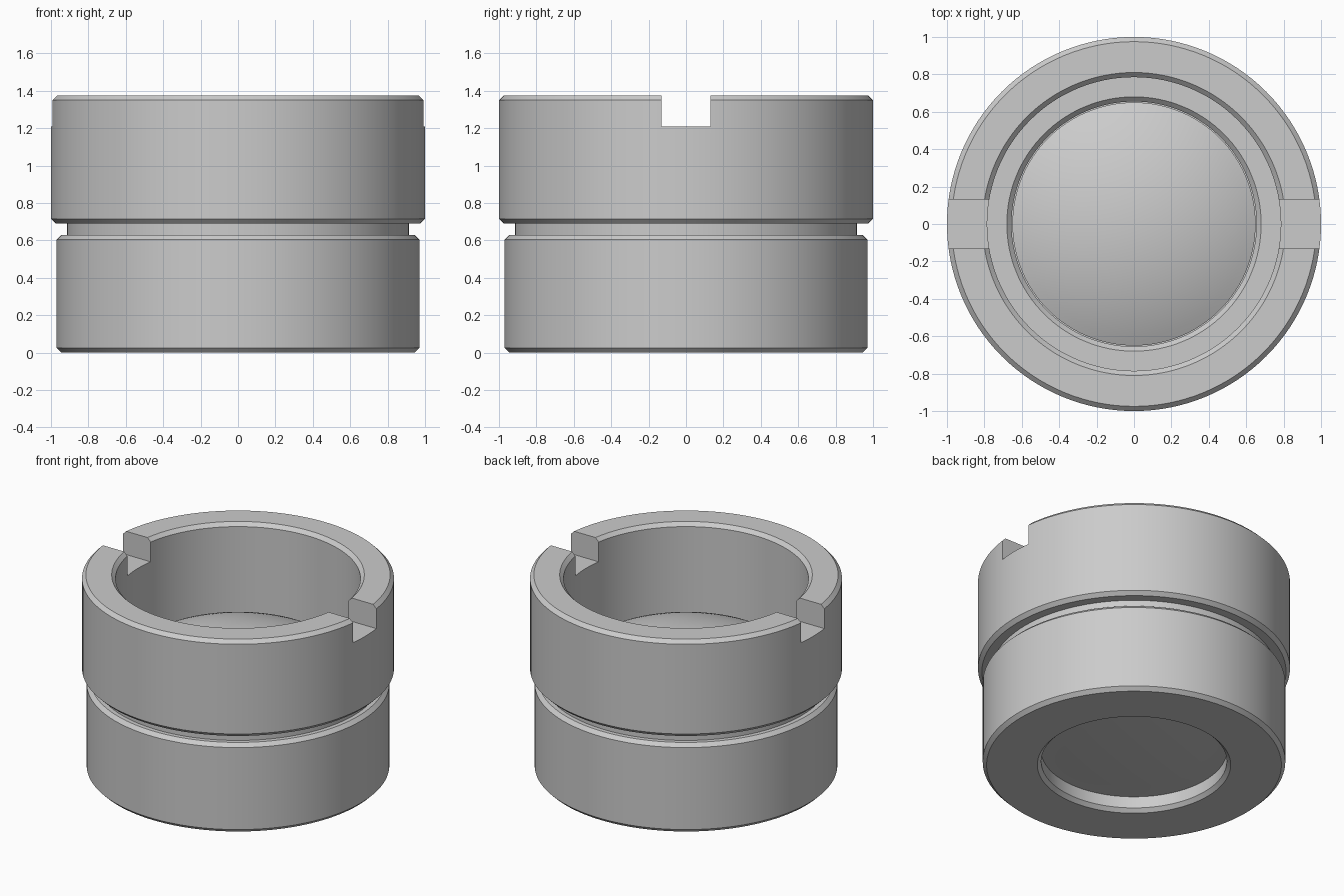
import bpy, bmesh, math
from mathutils import Vector

cube = bpy.data.objects.get("Cube")
if cube:
    bpy.data.objects.remove(cube, do_unlink=True)

SEGMENTS = 128
C = 0.025  # chamfer size

grey = bpy.data.materials.new("satin grey")
colour = (0.6, 0.6, 0.6, 1.0)
grey.diffuse_color = colour
grey.use_nodes = True
grey.node_tree.nodes["Principled BSDF"].inputs["Base Color"].default_value = colour


def lathe(name, profile, closed):
    """Revolve an (r, z) profile around the z axis."""
    bm = bmesh.new()
    verts = [bm.verts.new((r, 0, z)) for r, z in profile]
    pairs = list(zip(verts, verts[1:])) + ([(verts[-1], verts[0])] if closed else [])
    edges = [bm.edges.new(p) for p in pairs]
    bmesh.ops.spin(bm, geom=verts + edges, cent=Vector(), axis=Vector((0, 0, 1)),
                   angle=math.tau, steps=SEGMENTS, use_merge=False)
    bmesh.ops.remove_doubles(bm, verts=bm.verts, dist=1e-5)
    bmesh.ops.recalc_face_normals(bm, faces=bm.faces)
    mesh = bpy.data.meshes.new(name)
    bm.to_mesh(mesh)
    bm.free()
    mesh.materials.append(grey)
    obj = bpy.data.objects.new(name, mesh)
    bpy.context.collection.objects.link(obj)
    return obj


def activate(obj):
    bpy.ops.object.select_all(action='DESELECT')
    obj.select_set(True)
    bpy.context.view_layer.objects.active = obj


# Housing: lower barrel, groove, upper barrel, stepped bore
housing = lathe("housing", [
    (0.97 - C, 0), (0.97, C), (0.97, 0.63 - C), (0.97 - C, 0.63),
    (0.915, 0.63), (0.915, 0.69),
    (1 - C, 0.69), (1, 0.69 + C), (1, 1.375 - C), (1 - C, 1.375),
    (0.785 + C, 1.375), (0.785, 1.375 - C), (0.785, 0.60),
    (0.655 + C, 0.60), (0.655, 0.60 - C), (0.655, 0.107),
    (0.595, 0.107), (0.595, C), (0.595 + C, 0),
], closed=True)

# Spanner slots across the upper rim
bpy.ops.mesh.primitive_cube_add(size=1, location=(0, 0, 1.41))
cutter = bpy.context.object
cutter.name = "slot_cutter"
cutter.scale = (2.4, 0.26, 0.40)
cutter.hide_render = True
cutter.data.materials.append(grey)
activate(housing)
slots = housing.modifiers.new("slots", 'BOOLEAN')
slots.operation = 'DIFFERENCE'
slots.solver = 'EXACT'
slots.object = cutter
bpy.ops.object.modifier_apply(modifier=slots.name)
bpy.data.objects.remove(cutter, do_unlink=True)

# Thick lens: domed top, straight edge, nearly flat underside
R, RIM, RIM_Z, STEPS = 1.45, 0.65, 0.81, 14
centre_z = RIM_Z - math.sqrt(R * R - RIM * RIM)
dome = [(RIM * i / STEPS, centre_z + math.sqrt(R * R - (RIM * i / STEPS) ** 2))
        for i in range(STEPS + 1)]
base = [(RIM, 0.108), (0.59, 0.108), (0.45, 0.098), (0.25, 0.089), (0, 0.085)]
lens = lathe("lens", dome + base, closed=False)

for part in (housing, lens):
    activate(part)
    bpy.ops.object.shade_smooth_by_angle(angle=math.radians(25))
